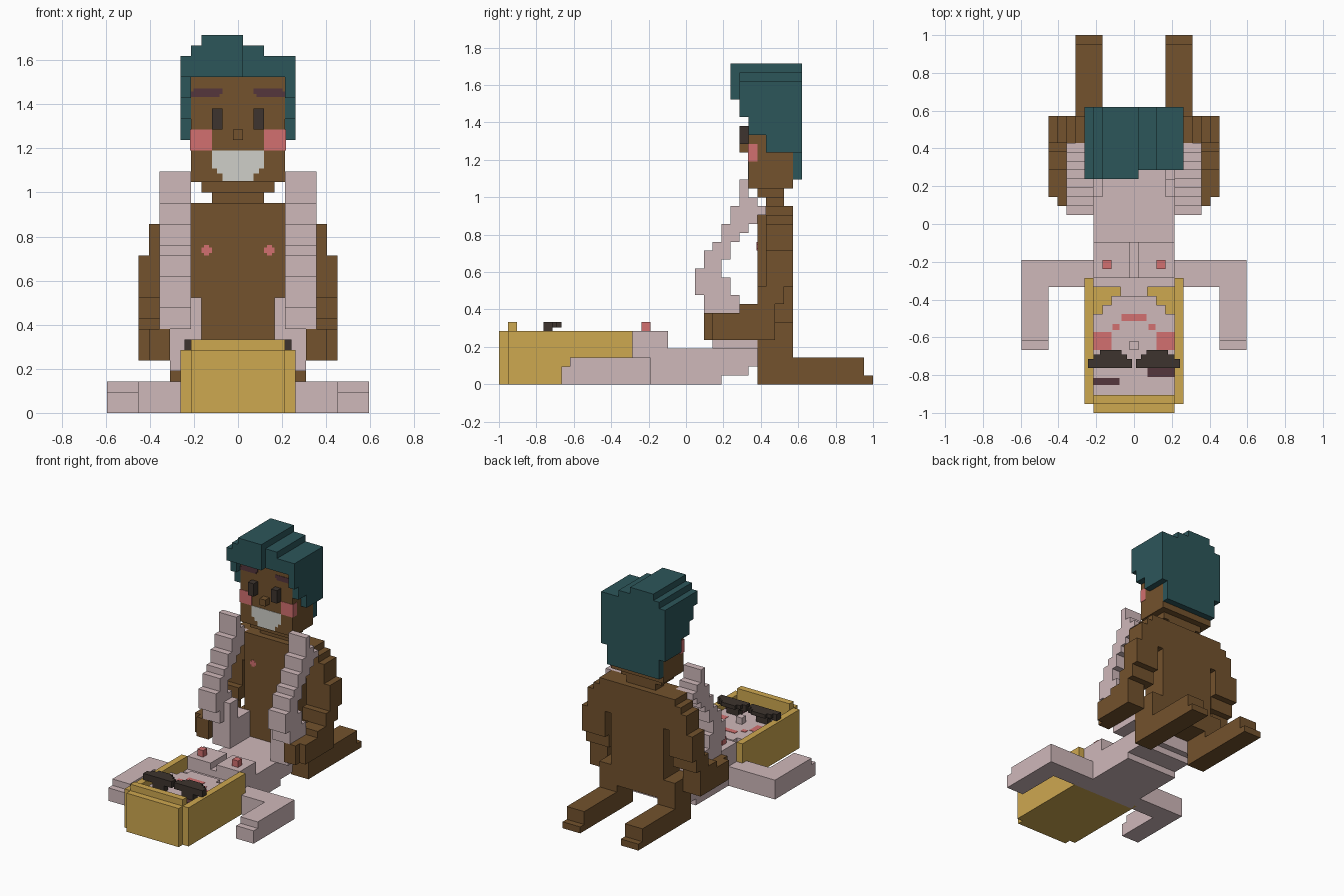
import bpy, bmesh
from mathutils import Vector

cube = bpy.data.objects.get("Cube")
if cube:
    bpy.data.objects.remove(cube, do_unlink=True)

U = 1 / 21  # size of one block


def material(name, hex_code):
    rgb = [int(hex_code[i:i + 2], 16) / 255 for i in (0, 2, 4)]
    lin = [c / 12.92 if c <= 0.04045 else ((c + 0.055) / 1.055) ** 2.4 for c in rgb]
    m = bpy.data.materials.new(name)
    m.use_nodes = True
    m.diffuse_color = (*lin, 1)
    m.node_tree.nodes["Principled BSDF"].inputs["Base Color"].default_value = (*lin, 1)
    return m


BROWN = material("brown skin", "73522D")
PINK = material("pale pink skin", "CFB8BA")
TEAL = material("teal hair", "2C565A")
GOLD = material("golden hair", "CEA850")
DARK = material("dark eyes", "3D342E")
ROSE = material("rose", "D27070")
PLUM = material("plum brows", "55363C")
WHITE = material("off white", "CFCFC8")


def part(name, mat, boxes, mirror=False):
    """Blocks given as (x0, x1, y0, y1, z0, z1) in block units."""
    bm = bmesh.new()
    if mirror:
        boxes = boxes + [(-b[1], -b[0], *b[2:]) for b in boxes]
    for b in boxes:
        lo, hi = Vector(b[0::2]) * U, Vector(b[1::2]) * U
        geom = bmesh.ops.create_cube(bm, size=1)["verts"]
        for v in geom:
            v.co = Vector([lo[i] if v.co[i] < 0 else hi[i] for i in range(3)])
    mesh = bpy.data.meshes.new(name)
    bm.to_mesh(mesh)
    bm.free()
    mesh.materials.append(mat)
    ob = bpy.data.objects.new(name, mesh)
    bpy.context.collection.objects.link(ob)
    return ob


E = 0.06  # thickness of painted plates

# --- Kneeling figure: body ---
part("kneeling_torso", BROWN, [(-4.5, 4.5, 8, 12, 4, 20)])
part("kneeling_legs", BROWN, [
    (3.5, 6.5, 8, 12, 0, 7),      # thigh
    (3.5, 6.5, 8, 20, 0, 3),      # shin
    (3.5, 6.5, 20, 21, 0, 1),     # toes
], mirror=True)
part("kneeling_arms", BROWN, [
    (4.5, 5.5, 9, 12, 15, 20),    # shoulder steps
    (5.5, 6.5, 9, 12, 11, 20),
    (6.5, 7.5, 9, 12, 11, 19),
    (7.5, 8.5, 9, 12, 11, 18),
    (8.5, 9.5, 9, 12, 11, 15),
    (5.5, 9.5, 8, 11, 9, 11),     # elbow
    (6.5, 9.5, 6, 10, 5, 9),      # forearm
    (6.5, 9.5, 3, 10, 5, 8),
    (6.5, 8.5, 2, 3, 5, 8),       # hand
], mirror=True)
part("kneeling_chest_spots", ROSE, [
    (2.5, 3.5, 8 - E, 8, 15.25, 15.75),
    (2.75, 3.25, 8 - E, 8, 15, 16),
], mirror=True)

# --- Kneeling figure: head ---
part("kneeling_neck", BROWN, [(-2.5, 2.5, 9, 11, 20, 22)])
part("kneeling_head", BROWN, [
    (-4.5, 4.5, 7, 12, 22, 33),
    (-3.5, 3.5, 8, 11, 21, 22),   # jaw
    (-0.5, 0.5, 6, 7, 26, 27),    # nose
])
part("kneeling_eyes", DARK, [(1.5, 2.5, 6, 7, 27, 29)], mirror=True)
part("kneeling_cheeks", ROSE, [
    (2.5, 4.5 + E, 7 - E, 7, 25, 27),
    (4.5, 4.5 + E, 7, 8, 25, 27),
], mirror=True)
part("kneeling_brows", PLUM, [
    (1.75, 4.5, 7 - E, 7, 30.1, 30.6),
    (1.5, 4.25, 7 - E, 7, 30.4, 30.9),
], mirror=True)
part("kneeling_mouth", WHITE, [
    (-2.5, 2.5, 7 - E, 7, 23.3, 25),
    (-2, 2, 7 - E, 7, 22.8, 23.3),
    (-1.5, 1.5, 7 - E, 7, 22.1, 22.8),
])
part("kneeling_hair_sides", TEAL, [
    (4.5, 5.5, 6, 13, 30, 34),
    (4.5, 5.5, 7, 13, 28, 30),
    (4.5, 5.5, 9, 13, 26, 28),
], mirror=True)
part("kneeling_hair_top", TEAL, [
    (-5.5, 5.5, 6, 13, 32, 34),
    (-5.5, 0.5, 5, 6, 32, 34),    # fringe
    (-4.5, 2.5, 6, 13, 34, 35),
    (-4.5, 0.5, 5, 6, 34, 35),
    (-3.5, 0.5, 5, 13, 35, 36),
])
part("kneeling_hair_back", TEAL, [
    (-5.5, 5.5, 12, 13, 26, 34),
    (-4.5, 4.5, 12, 13, 23, 26),
])

# --- Reclining figure: raised legs, one (z0, z1, y0, y1) row per step ---
rows = [(21, 23, 6, 7), (20, 21, 6, 8), (19, 20, 5, 9), (18, 19, 5, 8),
        (17, 18, 4, 7), (16, 17, 4, 6), (15, 16, 3, 5), (14, 15, 2, 5),
        (13, 14, 2, 4), (12, 13, 1, 4), (10, 12, 1, 5), (8, 10, 2, 6)]
part("reclining_legs", PINK, [(4.5, 7.5, y0, y1, z0, z1) for z0, z1, y0, y1 in rows]
     + [(3.5, 4.5, 3, 5, 4, 11),  # inner thigh
        (3.5, 6.5, 3, 8, 4, 8)],  # hip
     mirror=True)

# --- Reclining figure: body ---
part("reclining_torso", PINK, [
    (-4.5, 4.5, -7, 4, 0, 4),
    (-4.5, 4.5, 4, 7, 1, 4),
    (-4.5, 4.5, 7, 8, 2, 4),
    (-0.5, 0.5, -6, -2, 4, 5),
])
part("reclining_chest", PINK, [(0.5, 4.5, -6, -2, 4, 6)], mirror=True)
part("reclining_chest_spots", ROSE, [(2.5, 3.5, -5, -4, 6, 7)], mirror=True)
part("reclining_arms", PINK, [
    (4.5, 12.5, -7, -4, 0, 3),
    (9.5, 12.5, -13, -7, 0, 3),
    (9.5, 12.5, -14, -13, 0, 2),  # hand
], mirror=True)

# --- Reclining figure: head ---
part("reclining_neck", PINK, [(-1.5, 1.5, -8, -6, 2, 4)])
part("reclining_face", PINK, [
    (-1.5, 1.5, -9, -8, 3, 5),
    (-2.5, 2.5, -9, -8, 3, 5),
    (-3.5, 3.5, -10, -9, 3, 5),
    (-4.5, 4.5, -19, -10, 3, 5),
    (-0.5, 0.5, -14, -13, 5, 6),  # nose
])
part("reclining_hair", GOLD, [
    (-4.5, 4.5, -20, -7, 0, 3),   # back of head
    (-4.5, 4.5, -21, -20, 0, 6),  # crown
    (-4.5, 4.5, -20, -19, 0, 7),  # fringe
    (-5.5, -4.5, -20, -6, 0, 6),
    (4.5, 5.5, -20, -6, 0, 6),
])
part("reclining_eyelids", DARK, [
    (0.2, 5.1, -16, -15, 6, 7),
    (0.8, 4.5, -15, -14.5, 6.4, 7),
    (1.4, 3.8, -14.5, -14, 6.4, 7),
    (1.5, 3.5, -16, -15, 5, 6),
], mirror=True)
part("reclining_cheeks", ROSE, [(2.5, 4.5, -14, -12, 5, 5 + E)], mirror=True)
part("reclining_mouth", ROSE, [
    (-1.4, 1.4, -10.8, -10, 5, 5 + E),
    (1.6, 2.4, -11.8, -11.1, 5, 5 + E),
    (-2.4, -1.6, -11.8, -11.1, 5, 5 + E),
])
part("reclining_brows", PLUM, [
    (1.5, 4.5, -17, -16, 5, 5 + E),
    (-4.5, -1.6, -17.9, -17.1, 5, 5 + E),
])
